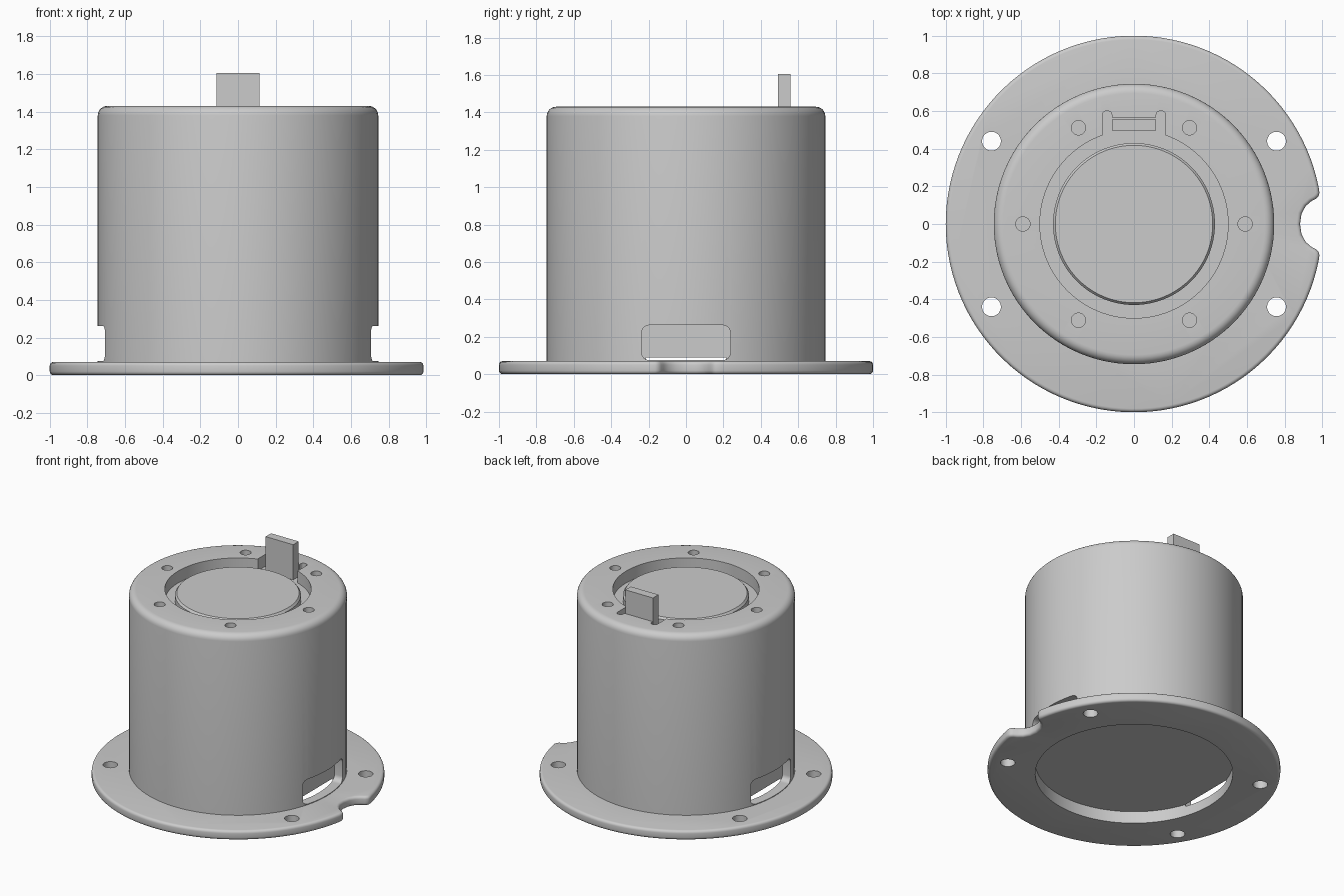
import bpy, bmesh, math
from mathutils import Matrix

cube = bpy.data.objects.get("Cube")
if cube:
    bpy.data.objects.remove(cube, do_unlink=True)

grey = bpy.data.materials.new("light_grey")
grey.use_nodes = True
COLOUR = (0.6, 0.6, 0.6, 1)
grey.diffuse_color = COLOUR
grey.node_tree.nodes["Principled BSDF"].inputs["Base Color"].default_value = COLOUR


def finish(bm, name):
    bmesh.ops.recalc_face_normals(bm, faces=bm.faces)
    mesh = bpy.data.meshes.new(name)
    bm.to_mesh(mesh)
    bm.free()
    mesh.materials.append(grey)
    obj = bpy.data.objects.new(name, mesh)
    bpy.context.collection.objects.link(obj)
    return obj


def lathe(name, profile, steps=96):
    bm = bmesh.new()
    verts = [bm.verts.new((r, 0, z)) for r, z in profile]
    edges = [bm.edges.new(pair) for pair in zip(verts, verts[1:])]
    bmesh.ops.spin(bm, geom=verts + edges, cent=(0, 0, 0), axis=(0, 0, 1),
                   angle=math.tau, steps=steps)
    bmesh.ops.remove_doubles(bm, verts=bm.verts, dist=0.0001)
    return finish(bm, name)


def cylinder(x, y, z0, z1, r, segments=32):
    bm = bmesh.new()
    bmesh.ops.create_cone(bm, cap_ends=True, segments=segments, radius1=r, radius2=r,
                          depth=z1 - z0, matrix=Matrix.Translation((x, y, (z0 + z1) / 2)))
    return finish(bm, "cutter")


def box(name, low, high, bevel=0, axis=0):
    """Box between two corners, with the edges along one axis rounded."""
    bm = bmesh.new()
    bmesh.ops.create_cube(bm, size=1)
    for v in bm.verts:
        v.co = [low[i] if v.co[i] < 0 else high[i] for i in range(3)]
    if bevel:
        edges = [e for e in bm.edges
                 if abs(e.verts[0].co[axis] - e.verts[1].co[axis]) > 1e-4]
        bmesh.ops.bevel(bm, geom=edges, offset=bevel, segments=6, profile=0.5,
                        affect='EDGES')
    return finish(bm, name)


def activate(obj):
    bpy.ops.object.select_all(action='DESELECT')
    obj.select_set(True)
    bpy.context.view_layer.objects.active = obj


def cut(obj, cutter):
    cutter.hide_render = True
    mod = obj.modifiers.new("cut", 'BOOLEAN')
    mod.operation = 'DIFFERENCE'
    mod.solver = 'EXACT'
    mod.object = cutter
    activate(obj)
    bpy.ops.object.modifier_apply(modifier=mod.name)
    bpy.data.objects.remove(cutter, do_unlink=True)


BORE, BODY, TOP, FLANGE, FLOOR = 0.675, 0.745, 1.43, 0.07, 1.34

# Flange: round outline with a flared notch on the +x side
bm = bmesh.new()
half_notch = [(0.985, 0.165), (0.98, 0.148), (0.965, 0.133), (0.94, 0.12),
              (0.912, 0.095), (0.89, 0.055)]
start = math.radians(11)
count = 110
outline = [(math.cos(a), math.sin(a)) for a in
           (start + (math.tau - 2 * start) * i / count for i in range(count + 1))]
outline += [(x, -y) for x, y in half_notch] + [(0.882, 0)] + half_notch[::-1]
face = bm.faces.new([bm.verts.new((x, y, 0)) for x, y in outline])
extruded = bmesh.ops.extrude_face_region(bm, geom=[face])["geom"]
for v in extruded:
    if isinstance(v, bmesh.types.BMVert):
        v.co.z = FLANGE
rims = [e for e in bm.edges if abs(e.verts[0].co.z - e.verts[1].co.z) < 1e-5]
bmesh.ops.bevel(bm, geom=rims, offset=0.02, segments=4, profile=0.5, affect='EDGES')
flange = finish(bm, "mounting_flange")
cut(flange, cylinder(0, 0, -0.1, 0.2, BORE, 96))
for sx in (-1, 1):
    for sy in (-1, 1):
        cut(flange, cylinder(sx * 0.757, sy * 0.44, -0.1, 0.2, 0.05))

# Body: lathed housing with rounded shoulder, ring groove and central disc
R = 0.05
shoulder = [(BODY - R + R * math.cos(a), TOP - R + R * math.sin(a))
            for a in (math.pi / 2 * i / 6 for i in range(7))]
body = lathe("housing", [(0, 0.09), (BORE, 0.09), (BORE, FLANGE), (BODY, FLANGE)]
             + shoulder
             + [(0.5, TOP), (0.5, FLOOR), (0.43, FLOOR), (0.43, 1.385),
                (0.418, 1.4), (0, 1.4)])

# Side windows at the foot of the housing
for side in (-1, 1):
    xs = sorted((side * 0.64, side * 0.9))
    cut(body, box("cutter", (xs[0], -0.237, 0.075), (xs[1], 0.237, 0.262), 0.04, 0))

# Blind screw holes around the top
for i in range(6):
    a = math.pi / 3 * i
    cut(body, cylinder(0.59 * math.cos(a), 0.59 * math.sin(a), 1.33, 1.5, 0.038))

# Latch pocket with two rounded relief slots
cut(body, box("cutter", (-0.16, 0.455, FLOOR), (0.16, 0.565, 1.5)))
for side in (-1, 1):
    xs = sorted((side * 0.118, side * 0.167))
    cut(body, box("cutter", (xs[0], 0.46, FLOOR), (xs[1], 0.6, 1.5), 0.02, 2))

# Upright latch tab
tab = box("latch_tab", (-0.115, 0.493, FLOOR - 0.01), (0.115, 0.558, 1.605))

for obj in (flange, body, tab):
    activate(obj)
    bpy.ops.object.shade_smooth_by_angle(angle=math.radians(30))
